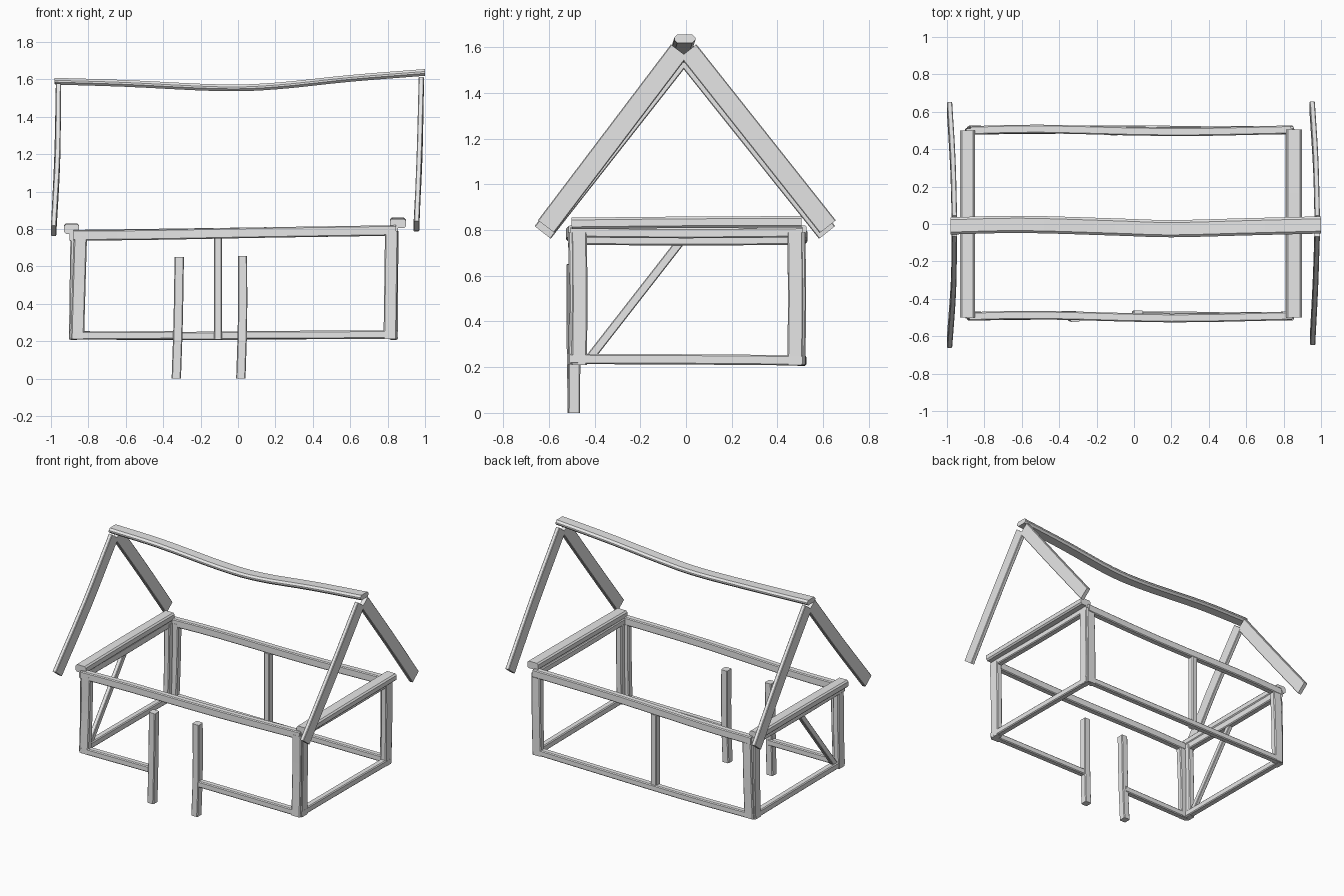
import bpy, bmesh
from mathutils import Vector

mat = bpy.data.materials.new("plain grey wood")
mat.diffuse_color = (0.8, 0.8, 0.8, 1)


def smooth_path(pts, sub):
    """Catmull-Rom points through pts."""
    p = [Vector(q) for q in pts]
    if len(p) < 3:
        return p
    p = [2 * p[0] - p[1]] + p + [2 * p[-1] - p[-2]]
    out = []
    for i in range(1, len(p) - 2):
        a, b, c, d = p[i - 1:i + 3]
        for k in range(sub):
            t = k / sub
            out.append(0.5 * (2 * b + (c - a) * t + (2 * a - 5 * b + 4 * c - d) * t * t
                              + (3 * b - a - 3 * c + d) * t ** 3))
    out.append(p[-2])
    return out


def beam(name, pts, w, h, side, chamfer=0.006, sub=3):
    """Chamfered rectangular timber along pts; w is measured along 'side'."""
    path = smooth_path(pts, sub)
    t = (path[-1] - path[0]).normalized()
    s = Vector(side)
    s = (s - t * s.dot(t)).normalized()
    u = t.cross(s)
    a, b, c = w / 2, h / 2, chamfer
    prof = [(a, -b + c), (a, b - c), (a - c, b), (-a + c, b),
            (-a, b - c), (-a, -b + c), (-a + c, -b), (a - c, -b)]
    bm = bmesh.new()
    rings = [[bm.verts.new(q + s * x + u * y) for x, y in prof] for q in path]
    for r0, r1 in zip(rings, rings[1:]):
        for i in range(8):
            j = (i + 1) % 8
            bm.faces.new((r0[i], r0[j], r1[j], r1[i]))
    bm.faces.new(rings[0][::-1])
    bm.faces.new(rings[-1])
    bmesh.ops.recalc_face_normals(bm, faces=bm.faces)
    me = bpy.data.meshes.new(name)
    bm.to_mesh(me)
    bm.free()
    me.materials.append(mat)
    ob = bpy.data.objects.new(name, me)
    bpy.context.collection.objects.link(ob)


X, Y = (1, 0, 0), (0, 1, 0)

# sagging ridge beam
beam("ridge_beam", [(-0.98, -0.01, 1.59), (-0.6, -0.002, 1.578), (-0.1, -0.016, 1.555),
                    (0.2, -0.025, 1.564), (0.6, -0.015, 1.605), (1.0, -0.005, 1.637)],
     0.092, 0.036, Y, 0.013, 4)

# gable rafters: (name, x top/mid/bottom, y-z foot, y-z top)
for name, xs, foot, top in (
        ("left_front_rafter", (-0.96, -0.965, -0.986), (-0.627, 0.79), (-0.03, 1.55)),
        ("left_back_rafter", (-0.96, -0.968, -0.986), (0.617, 0.79), (0.01, 1.55)),
        ("right_front_rafter", (0.98, 0.97, 0.955), (-0.612, 0.816), (-0.03, 1.585)),
        ("right_back_rafter", (0.98, 0.972, 0.953), (0.62, 0.815), (0.01, 1.585))):
    mid = ((foot[0] + top[0]) / 2, (foot[1] + top[1]) / 2)
    beam(name, [(xs[2], *foot), (xs[1], *mid), (xs[0], *top)], 0.028, 0.09, X, 0.004)

# tie beams resting on the end walls
beam("left_tie_beam", [(-0.89, -0.5, 0.8), (-0.89, 0, 0.804), (-0.89, 0.5, 0.803)],
     0.08, 0.052, X, 0.01)
beam("right_tie_beam", [(0.855, -0.5, 0.829), (0.855, 0, 0.834), (0.855, 0.505, 0.836)],
     0.085, 0.05, X, 0.01)

# long wall top plates
beam("back_top_plate", [(-0.875, 0.5, 0.767), (-0.5, 0.508, 0.772), (0.2, 0.493, 0.782),
                        (0.84, 0.504, 0.792)], 0.046, 0.056, Y)
beam("front_top_plate", [(-0.88, -0.494, 0.766), (-0.5, -0.487, 0.769), (0.2, -0.503, 0.782),
                         (0.845, -0.491, 0.792)], 0.046, 0.056, Y)

# long wall sills; the front one is open at the doorway
beam("back_sill", [(-0.88, 0.5, 0.232), (-0.3, 0.505, 0.228), (0.84, 0.5, 0.236)], 0.044, 0.044, Y)
beam("front_left_sill", [(-0.88, -0.494, 0.23), (-0.32, -0.487, 0.232)], 0.044, 0.044, Y)
beam("front_right_sill", [(0.02, -0.49, 0.233), (0.84, -0.493, 0.235)], 0.044, 0.044, Y)

# end walls: plate and sill
for name, x, zp, hp in (("left", -0.878, 0.762, 0.052), ("right", 0.832, 0.79, 0.044)):
    beam(name + "_end_plate", [(x, -0.505, zp), (x, 0, zp - 0.004), (x, 0.51, zp)], 0.045, hp, X)
    beam(name + "_end_sill", [(x, -0.505, 0.236), (x, 0, 0.234), (x, 0.51, 0.23)], 0.045, 0.045, X)

# corner posts: a wall post and an end post pair at each corner
for sx, xw, xe, zt in (("left", -0.85, -0.878, 0.765), ("right", 0.817, 0.834, 0.79)):
    lean = 0.008 if sx == "left" else 0.004
    for sy, yw, ye in (("front", -0.494, -0.468), ("back", 0.5, 0.477)):
        beam(f"{sx}_{sy}_wall_post", [(xw - lean, yw, 0.212), (xw, yw + 0.004, 0.5),
                                      (xw + lean, yw, zt)], 0.07, 0.044, X)
        beam(f"{sx}_{sy}_end_post", [(xe - lean / 2, ye, 0.21), (xe, ye + 0.003, 0.5),
                                     (xe + lean / 2, ye, zt)], 0.044, 0.068, X)

# door posts reaching the ground
beam("left_door_post", [(-0.33, -0.492, 0), (-0.32, -0.496, 0.3), (-0.314, -0.497, 0.65)],
     0.05, 0.052, X, 0.005)
beam("right_door_post", [(0.015, -0.49, 0), (0.024, -0.488, 0.3), (0.024, -0.488, 0.655)],
     0.05, 0.052, X, 0.005)

# back stud and left end brace
beam("back_stud", [(-0.107, 0.497, 0.21), (-0.107, 0.497, 0.75)], 0.045, 0.05, X)
beam("left_end_brace", [(-0.878, -0.425, 0.235), (-0.878, -0.03, 0.742)], 0.03, 0.038, X, 0.004)
